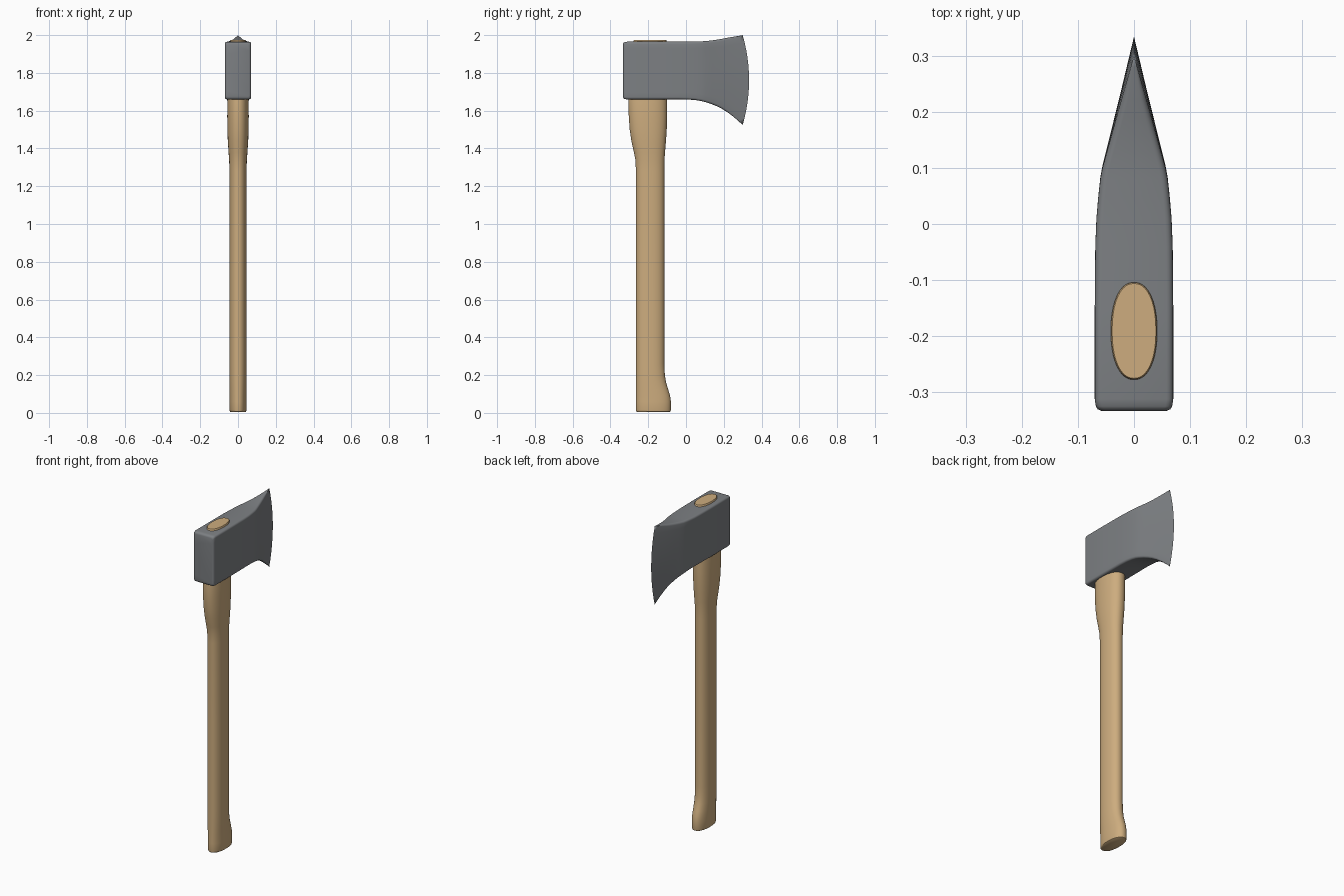
import bpy, bmesh, math


def material(name, rgb):
    m = bpy.data.materials.new(name)
    m.diffuse_color = (*rgb, 1)
    return m


def loft(name, rings, mat):
    """Skin a list of equal-length closed rings and cap both ends."""
    bm = bmesh.new()
    vr = [[bm.verts.new(p) for p in r] for r in rings]
    n = len(vr[0])
    for a, b in zip(vr, vr[1:]):
        for i in range(n):
            j = (i + 1) % n
            bm.faces.new((a[i], a[j], b[j], b[i]))
    bm.faces.new(vr[0])
    bm.faces.new(vr[-1])
    bmesh.ops.remove_doubles(bm, verts=bm.verts, dist=1e-5)
    bmesh.ops.recalc_face_normals(bm, faces=bm.faces)
    me = bpy.data.meshes.new(name)
    bm.to_mesh(me)
    bm.free()
    me.materials.append(mat)
    ob = bpy.data.objects.new(name, me)
    bpy.context.collection.objects.link(ob)
    bpy.ops.object.select_all(action='DESELECT')
    ob.select_set(True)
    bpy.context.view_layer.objects.active = ob
    bpy.ops.object.shade_smooth_by_angle(angle=math.radians(40))
    return ob


steel = material("grey_steel", (0.205, 0.216, 0.228))
wood = material("light_wood", (0.61, 0.415, 0.21))

# Handle: z, back y, front y, half width x
stations = [
    (0.004, -0.259, -0.087, 0.039), (0.007, -0.263, -0.082, 0.043),
    (0.016, -0.265, -0.080, 0.045), (0.06, -0.265, -0.080, 0.045),
    (0.09, -0.265, -0.084, 0.045), (0.12, -0.265, -0.093, 0.045),
    (0.16, -0.265, -0.105, 0.045), (0.20, -0.265, -0.112, 0.045),
    (0.26, -0.265, -0.115, 0.045), (0.75, -0.265, -0.115, 0.045),
    (1.28, -0.265, -0.115, 0.045), (1.34, -0.268, -0.114, 0.047),
    (1.38, -0.276, -0.111, 0.050), (1.44, -0.289, -0.106, 0.054),
    (1.50, -0.298, -0.102, 0.056), (1.57, -0.303, -0.100, 0.057),
    (1.66, -0.305, -0.100, 0.056), (1.70, -0.300, -0.100, 0.053),
    (1.972, -0.277, -0.104, 0.041), (1.975, -0.275, -0.106, 0.039),
]


def oval(z, back, front, hw, n=40):
    pts = []
    for i in range(n):
        a = math.tau * i / n
        c, s = math.cos(a), math.sin(a)
        x = hw * math.copysign(abs(c) ** 0.9, c)
        y = (back + front) / 2 + (front - back) / 2 * math.copysign(abs(s) ** 0.9, s)
        pts.append((x, y, z))
    return pts


loft("handle", [oval(*s) for s in stations], wood)

# Axe head: y, half width x, bottom z, top z, forward bulge of the section
head = [
    (-0.333, 0.058, 1.672, 1.953, 0), (-0.330, 0.065, 1.665, 1.960, 0),
    (-0.325, 0.068, 1.661, 1.963, 0), (-0.312, 0.070, 1.660, 1.965, 0),
    (-0.15, 0.070, 1.660, 1.965, 0), (-0.04, 0.069, 1.660, 1.965, 0),
    (0.01, 0.067, 1.659, 1.965, 0), (0.05, 0.0635, 1.656, 1.966, 0.001),
    (0.08, 0.060, 1.651, 1.967, 0.003), (0.10, 0.056, 1.646, 1.968, 0.005),
    (0.13, 0.0475, 1.637, 1.971, 0.009), (0.16, 0.039, 1.625, 1.975, 0.013),
    (0.19, 0.0305, 1.610, 1.980, 0.018), (0.22, 0.022, 1.591, 1.986, 0.022),
    (0.25, 0.0137, 1.569, 1.991, 0.027), (0.28, 0.0055, 1.543, 1.996, 0.031),
    (0.30, 0.0, 1.524, 2.0, 0.034),
]


def section(y, w, lo, hi, bulge, sides=12, arc=4):
    r = min(0.012, w * 0.5)
    half = []
    for i in range(arc + 1):
        a = math.pi / 2 * i / arc
        half.append((w - r + r * math.sin(a), lo + r - r * math.cos(a)))
    for i in range(1, sides):
        half.append((w, lo + r + (hi - lo - 2 * r) * i / sides))
    for i in range(arc + 1):
        a = math.pi / 2 * i / arc
        half.append((w - r + r * math.cos(a), hi - r + r * math.sin(a)))
    ring = half + [(-x, z) for x, z in reversed(half)]
    out = []
    for x, z in ring:
        t = 2 * (z - lo) / (hi - lo) - 1
        out.append((x, y + bulge * (1 - t * t), z))
    return out


rings = [section(*s) for s in head]
# The last ring has no width, so its two sides merge into the cutting edge
ob = loft("axe_head", rings, steel)
